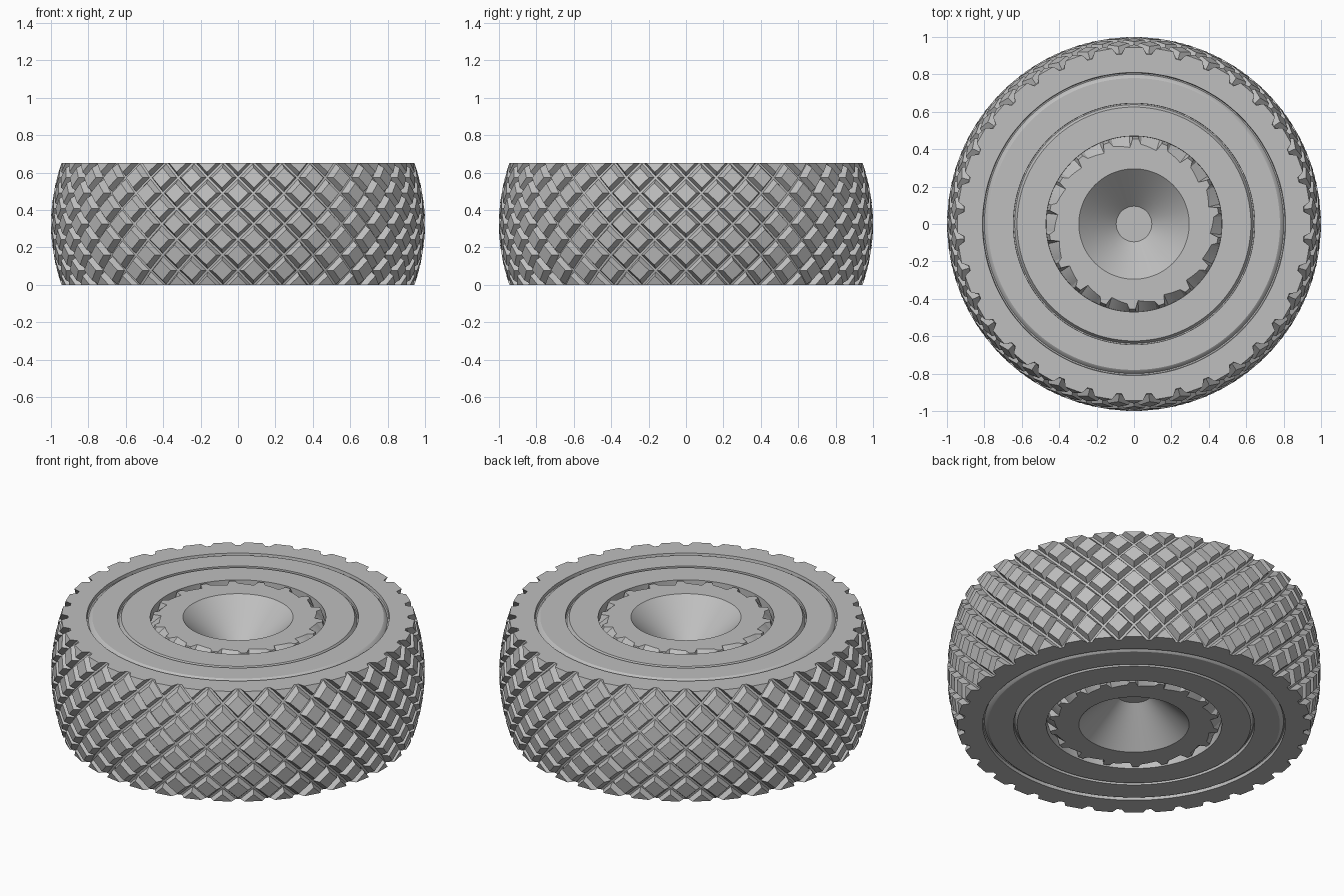
import bpy, bmesh, math
from mathutils import Vector

if "Cube" in bpy.data.objects:
    bpy.data.objects.remove(bpy.data.objects["Cube"])

H, MID = 0.65, 0.325          # wheel width and its middle plane
LUGS, PITCH = 36, 0.165       # tread blocks per row, row spacing
GROOVE = 0.035                # tread groove depth
RIM = 0.81                    # radius where the tyre shoulder meets the sidewall disc
POCKETS, STEPS = 18, 10       # slanted pockets around the hub, samples per pocket

grey = bpy.data.materials.new("light_grey")
grey.diffuse_color = (0.52, 0.52, 0.52, 1)
grey.use_nodes = True
grey.node_tree.nodes["Principled BSDF"].inputs["Base Color"].default_value = grey.diffuse_color


def finish(bm, name, smooth):
    bmesh.ops.recalc_face_normals(bm, faces=bm.faces)
    me = bpy.data.meshes.new(name)
    bm.to_mesh(me)
    bm.free()
    ob = bpy.data.objects.new(name, me)
    bpy.context.collection.objects.link(ob)
    me.materials.append(grey)
    if smooth:
        bpy.ops.object.select_all(action='DESELECT')
        ob.select_set(True)
        bpy.context.view_layer.objects.active = ob
        bpy.ops.object.shade_smooth_by_angle(angle=math.radians(25))
    return ob


def polar(r, a, z):
    return Vector((r * math.cos(a), r * math.sin(a), z))


def crown(z):
    return 1.0 - 0.055 * ((z - MID) / MID) ** 2


# Tread: staggered diamond blocks with bevelled sides and a flat groove floor
bm = bmesh.new()
half_a, half_z = math.pi / LUGS, PITCH / 2
for row in range(-5, 6):
    for i in range(LUGS):
        a0 = -math.pi / 2 + (2 * i + row % 2) * half_a
        z0 = MID + row * half_z
        rings = []
        for scale, drop in ((1.0, GROOVE), (0.9, GROOVE), (0.64, 0.0)):
            ring = []
            for da, dz in ((1, 0), (0, 1), (-1, 0), (0, -1)):
                z = z0 + dz * half_z * scale
                ring.append(bm.verts.new(polar(crown(z) - drop, a0 + da * half_a * scale, z)))
            rings.append(ring)
        for low, high in zip(rings, rings[1:]):
            for k in range(4):
                n = (k + 1) % 4
                bm.faces.new((low[k], low[n], high[n], high[k]))
        bm.faces.new(rings[-1])
bmesh.ops.remove_doubles(bm, verts=bm.verts, dist=0.0005)

# Trim the tread to the wheel width and extend flat shoulders inward
for z, up in ((0, -1), (H, 1)):
    bmesh.ops.bisect_plane(bm, geom=bm.verts[:] + bm.edges[:] + bm.faces[:], dist=1e-5,
                           plane_co=(0, 0, z), plane_no=(0, 0, up), clear_outer=True)
border = [e for e in bm.edges if e.is_boundary]
new = bmesh.ops.extrude_edge_only(bm, edges=border)["geom"]
for v in new:
    if isinstance(v, bmesh.types.BMVert):
        v.co = polar(RIM, math.atan2(v.co.y, v.co.x), v.co.z)
finish(bm, "tyre_tread", False)


# Sidewall: disc with two ring grooves, a ring of slanted pockets and a conical hub
def profile(k):
    inner = 0.41 + 0.003 * k if k < 7 else 0.455
    return ((RIM, 0), (0.807, 0.018), (0.80, 0.02), (0.787, 0.004), (0.78, 0),
            (0.645, 0), (0.644, 0.02), (0.638, 0.02), (0.625, 0),
            (0.47, 0), (0.469, 0.05), (inner, 0), (0.295, 0), (0.095, 0.19))


def sidewall(name, top):
    bm = bmesh.new()
    count = POCKETS * STEPS
    columns = []
    for i in range(count):
        a = 2 * math.pi * i / count - math.radians(7)
        columns.append([bm.verts.new(polar(r, a, H - d if top else d))
                        for r, d in profile(i % STEPS)])
    for i in range(count):
        c, n = columns[i], columns[(i + 1) % count]
        for j in range(len(c) - 1):
            bm.faces.new((c[j], n[j], n[j + 1], c[j + 1]))
    bm.faces.new([c[-1] for c in columns])
    # orient outward: the flat centre must face away from the middle plane
    ob = finish(bm, name, True)
    centre = ob.data.polygons[len(ob.data.polygons) - 1]
    if (centre.normal.z > 0) != top:
        ob.data.flip_normals()


sidewall("top_sidewall_and_hub", True)
sidewall("bottom_sidewall_and_hub", False)
